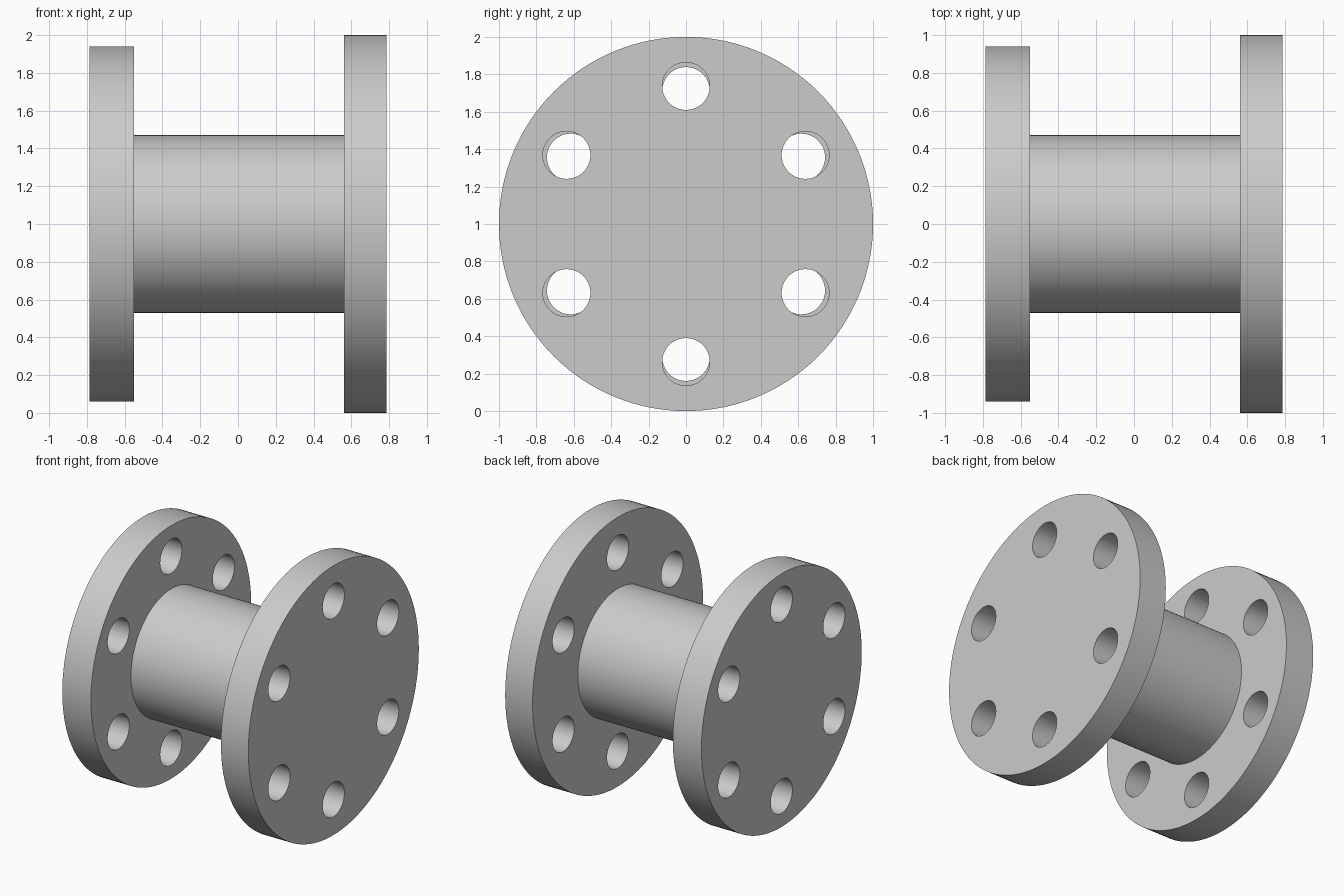
import bpy, math

if "Cube" in bpy.data.objects:
    bpy.data.objects.remove(bpy.data.objects["Cube"])

SEGMENTS = 128
grey = bpy.data.materials.new("light grey")
grey.diffuse_color = (0.6, 0.6, 0.6, 1)
grey.use_nodes = True
grey.node_tree.nodes["Principled BSDF"].inputs["Base Color"].default_value = grey.diffuse_color


def x_cylinder(name, x0, x1, radius, y=0, z=1, segments=SEGMENTS, caps='NGON'):
    """Cylinder lying along x between x0 and x1."""
    bpy.ops.mesh.primitive_cylinder_add(
        vertices=segments, radius=radius, depth=x1 - x0, end_fill_type=caps,
        location=((x0 + x1) / 2, y, z), rotation=(0, math.pi / 2, 0))
    obj = bpy.context.object
    obj.name = name
    obj.data.materials.append(grey)
    return obj


def smooth(obj):
    bpy.ops.object.select_all(action='DESELECT')
    obj.select_set(True)
    bpy.context.view_layer.objects.active = obj
    bpy.ops.object.shade_smooth_by_angle(angle=math.radians(30))


def flange(name, x0, x1, radius, pitch, hole_radius):
    """Disc with six bolt holes, the first one at the top."""
    disc = x_cylinder(name, x0, x1, radius)
    drills = []
    for i in range(6):
        a = i * math.pi / 3
        drills.append(x_cylinder(name + "_drill", x0 - 0.1, x1 + 0.1, hole_radius,
                                 pitch * math.sin(a), 1 + pitch * math.cos(a), 64))
    # Cut all holes, then remove the drills
    bpy.context.view_layer.objects.active = disc
    for drill in drills:
        cut = disc.modifiers.new("bolt hole", 'BOOLEAN')
        cut.operation = 'DIFFERENCE'
        cut.solver = 'EXACT'
        cut.object = drill
        bpy.ops.object.modifier_apply(modifier=cut.name)
    for drill in drills:
        bpy.data.objects.remove(drill)
    smooth(disc)


# Small and large end flanges
flange("small_flange", -0.785, -0.55, 0.94, 0.712, 0.127)
flange("large_flange", 0.56, 0.785, 1.0, 0.737, 0.127)

# Connecting barrel, its ends closed by the flanges
smooth(x_cylinder("barrel", -0.55, 0.56, 0.47, caps='NOTHING'))
